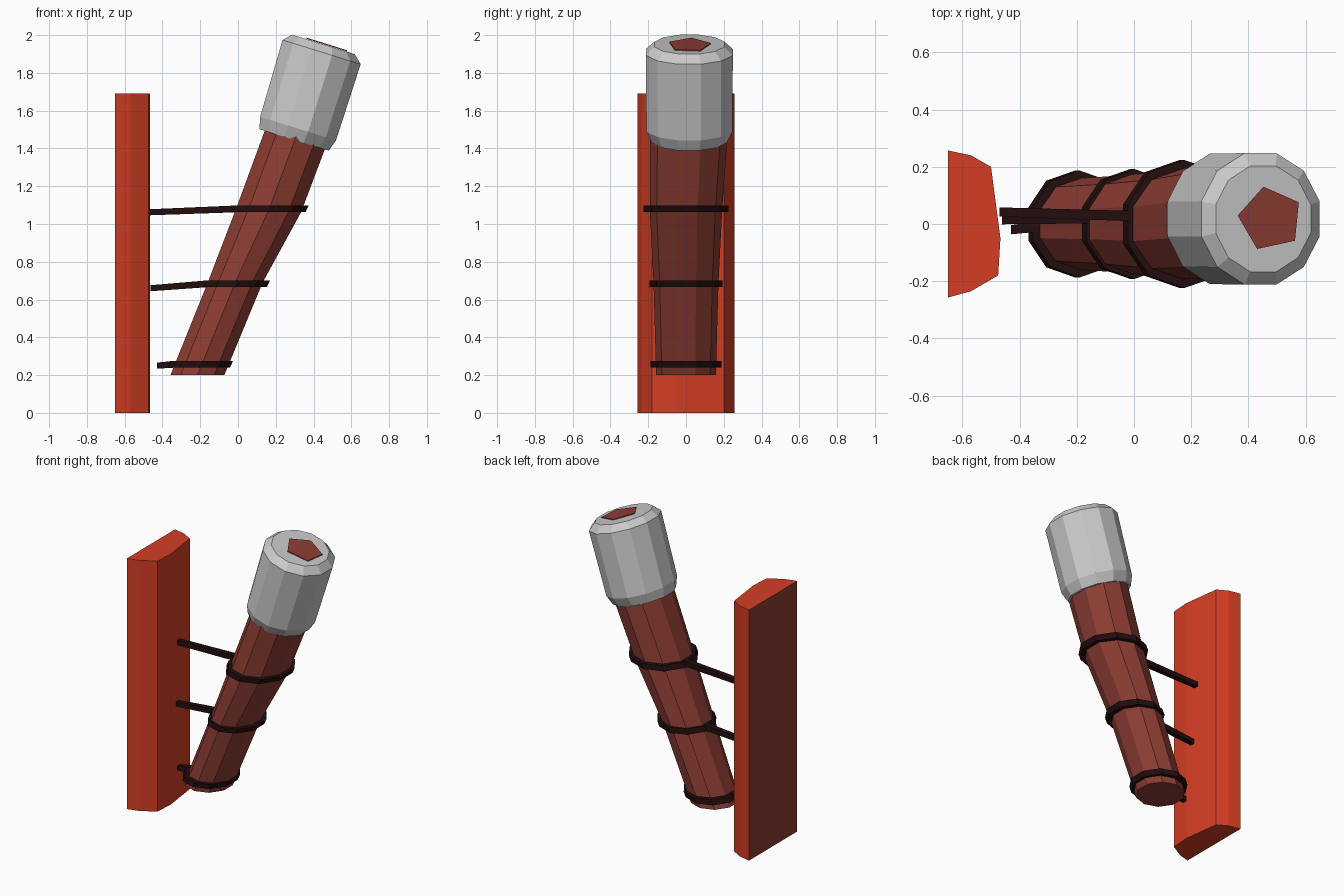
import bpy, math

if "Cube" in bpy.data.objects:
    bpy.data.objects.remove(bpy.data.objects["Cube"])


def material(name, rgb):
    m = bpy.data.materials.new(name)
    m.diffuse_color = (*rgb, 1)
    m.use_nodes = True
    m.node_tree.nodes["Principled BSDF"].inputs["Base Color"].default_value = m.diffuse_color
    return m


RED = material("bright red", (0.66, 0.048, 0.018))
BROWN = material("red brown", (0.27, 0.048, 0.034))
GREY = material("light grey", (0.59, 0.59, 0.59))
DARK = material("near black", (0.016, 0.004, 0.004))


def make(name, verts, faces, *mats):
    me = bpy.data.meshes.new(name)
    me.from_pydata(verts, [], faces)
    ob = bpy.data.objects.new(name, me)
    bpy.context.collection.objects.link(ob)
    for m in mats:
        me.materials.append(m)
    return ob


def ring(cx, cy, cz, rx, ry, slope, n, turn=0.5):
    """Ellipse of n points; z falls by slope per unit of x."""
    pts = []
    for i in range(n):
        a = 2 * math.pi * (i + turn) / n
        dx = rx * math.cos(a)
        pts.append((cx + dx, cy + ry * math.sin(a), cz - slope * dx))
    return pts


def loft(name, rings, *mats, closed=False):
    """Skin rings in order; cap the ends, or join last to first."""
    n, k = len(rings[0]), len(rings)
    faces = []
    for r in range(k if closed else k - 1):
        a, b = r * n, (r + 1) % k * n
        faces += [(a + i, a + (i + 1) % n, b + (i + 1) % n, b + i) for i in range(n)]
    if not closed:
        faces += [tuple(reversed(range(n))), tuple(range((k - 1) * n, k * n))]
    return make(name, [p for r in rings for p in r], faces, *mats)


# upright board: curved front, flat back in the brown colour
profile = [(-0.65, -0.257), (-0.57, -0.235), (-0.475, -0.18), (-0.467, -0.05),
           (-0.50, 0.20), (-0.57, 0.24), (-0.65, 0.257)]
board = loft("back_board", [[(x, y, z) for x, y in profile] for z in (0, 1.69)], RED, BROWN)
for p in board.data.polygons:
    if p.normal.x < -0.9:
        p.material_index = 1

# leaning tube, level at the foot and square to its axis at the top
loft("leaning_tube", [ring(-0.215, 0, 0.20, 0.15, 0.158, 0, 10),
                      ring(-0.015, 0, 0.69, 0.153, 0.172, 0.0, 10),
                      ring(0.165, 0.0, 1.08, 0.178, 0.192, 0.1, 10),
                      ring(0.31, 0.015, 1.47, 0.168, 0.205, 0.3, 10)], BROWN)

# end cap with bevelled rims
S = 0.31
loft("end_cap", [ring(0.297, 0.018, 1.445, 0.19, 0.205, S, 12),
                 ring(0.318, 0.018, 1.505, 0.208, 0.236, S, 12),
                 ring(0.4425, 0.018, 1.91, 0.214, 0.238, S, 12),
                 ring(0.452, 0.018, 1.951, 0.172, 0.192, S, 12)], GREY)
# pentagon inlay on the cap
loft("cap_inlay", [ring(0.477, 0.018, z, 0.115, 0.115, S, 5, 0.42) for z in (1.945, 1.951)], BROWN)


# strap rings and the rods that reach towards the board
def strap(name, cx, cz, rx, ry, rod_x, rod_y, rod_z, end_y):
    h, t, s = 0.017, 0.03, 0.008
    loft(name + "_ring", [ring(cx - s, 0, cz - h, rx - t, ry - t, 0, 10),
                          ring(cx - s, 0, cz - h, rx, ry, 0, 10),
                          ring(cx + s, 0, cz + h, rx, ry, 0, 10),
                          ring(cx + s, 0, cz + h, rx - t, ry - t, 0, 10)], DARK, closed=True)
    ends = [(rod_x, rod_y, rod_z, 0.016), (cx - rx * 0.85, end_y, cz, 0.018)]
    loft(name + "_rod", [[(x, y - w, z - w), (x, y + w, z - w), (x, y + w, z + w), (x, y - w, z + w)]
                         for x, y, z, w in ends], DARK)


strap("lower_strap", -0.198, 0.257, 0.172, 0.187, -0.43, -0.02, 0.25, -0.01)
strap("middle_strap", -0.006, 0.684, 0.176, 0.192, -0.462, 0.015, 0.66, 0.02)
strap("upper_strap", 0.168, 1.08, 0.208, 0.224, -0.47, 0.042, 1.062, 0.028)
